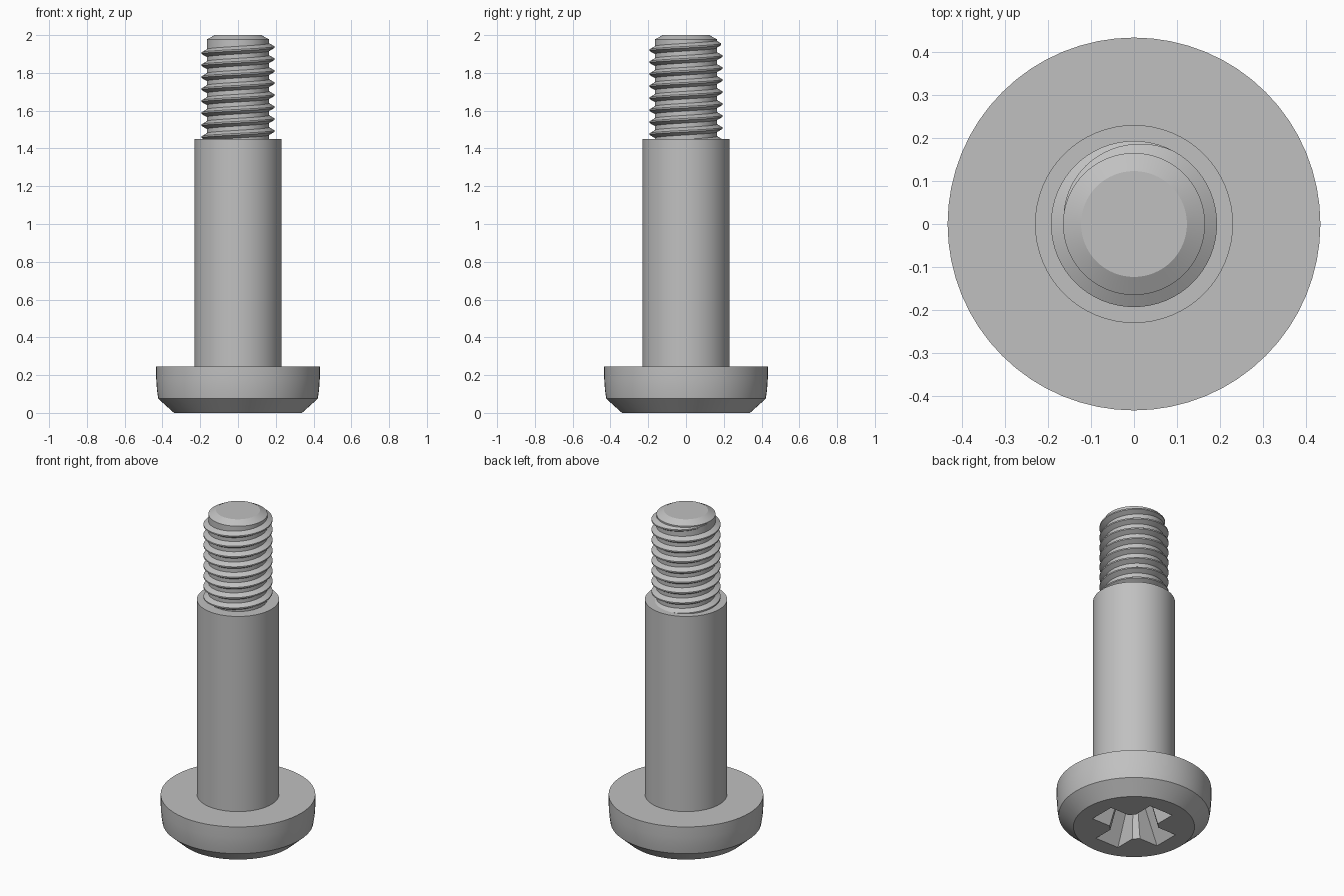
import bpy, bmesh, math

if "Cube" in bpy.data.objects:
    bpy.data.objects.remove(bpy.data.objects["Cube"])

SEG = 64
steel = bpy.data.materials.new("plain_grey_steel")
steel.diffuse_color = (0.53, 0.53, 0.53, 1)
steel.use_nodes = True
steel.node_tree.nodes["Principled BSDF"].inputs["Base Color"].default_value = steel.diffuse_color


def make_object(name, bm):
    bmesh.ops.recalc_face_normals(bm, faces=bm.faces)
    me = bpy.data.meshes.new(name)
    bm.to_mesh(me)
    bm.free()
    me.materials.append(steel)
    ob = bpy.data.objects.new(name, me)
    bpy.context.collection.objects.link(ob)
    return ob


def loft(name, rings):
    """Join closed rings of points and cap both ends."""
    bm = bmesh.new()
    loops = [[bm.verts.new(p) for p in ring] for ring in rings]
    n = len(loops[0])
    for a, b in zip(loops, loops[1:]):
        for i in range(n):
            j = (i + 1) % n
            bm.faces.new((a[i], a[j], b[j], b[i]))
    bm.faces.new(loops[0])
    bm.faces.new(loops[-1])
    return make_object(name, bm)


def lathe(name, profile):
    return loft(name, [[(r * math.cos(math.tau * i / SEG), r * math.sin(math.tau * i / SEG), z)
                        for i in range(SEG)] for r, z in profile])


def smooth(ob):
    bpy.ops.object.select_all(action='DESELECT')
    ob.select_set(True)
    bpy.context.view_layer.objects.active = ob
    bpy.ops.object.shade_smooth_by_angle(angle=math.radians(28))


def cross_ring(length, half, corner, z):
    """Cross outline with chamfered inner corners."""
    pts = []
    for k in range(4):
        c, s = round(math.cos(k * math.pi / 2)), round(math.sin(k * math.pi / 2))
        for x, y in ((corner, -half), (length, -half), (length, half), (corner, half)):
            pts.append((x * c - y * s, x * s + y * c, z))
    return pts


# Head with the cross-shaped drive recess underneath
head = lathe("head", [(0.339, 0), (0.422, 0.075), (0.429, 0.12), (0.433, 0.18), (0.433, 0.245)])
cutter = loft("recess_cutter", [cross_ring(0.247, 0.083, 0.115, -0.02),
                                cross_ring(0.125, 0.052, 0.07, 0.19)])
cutter.hide_render = True
mod = head.modifiers.new("recess", 'BOOLEAN')
mod.operation = 'DIFFERENCE'
mod.solver = 'EXACT'
mod.object = cutter
bpy.context.view_layer.objects.active = head
bpy.ops.object.modifier_apply(modifier=mod.name)
bpy.data.objects.remove(cutter)

# Plain shoulder and threaded core with chamfered tip
shoulder = lathe("shoulder", [(0.23, 0.235), (0.23, 1.45)])
core = lathe("thread_core", [(0.165, 1.44), (0.165, 1.977), (0.123, 2.0)])

# Helical thread ridge, fading into the core at its upper end
PITCH, TURNS, END_Z = 0.0635, 9, 1.968
steps = TURNS * SEG
fade = SEG // 3
rings = []
for i in range(steps + 1):
    a = math.pi + math.tau * i / SEG
    z = END_Z - PITCH * (steps - i) / SEG
    f = min(1, (steps - i) / fade)
    crest = 0.163 + 0.03 * f
    base = 0.004 + 0.0175 * f
    rings.append([(r * math.cos(a), r * math.sin(a), z + dz) for r, dz in
                  ((0.163, -base), (crest, -0.004), (crest, 0.004), (0.163, base))])
thread = loft("thread_ridge", rings)

for ob in (head, shoulder, core, thread):
    smooth(ob)
